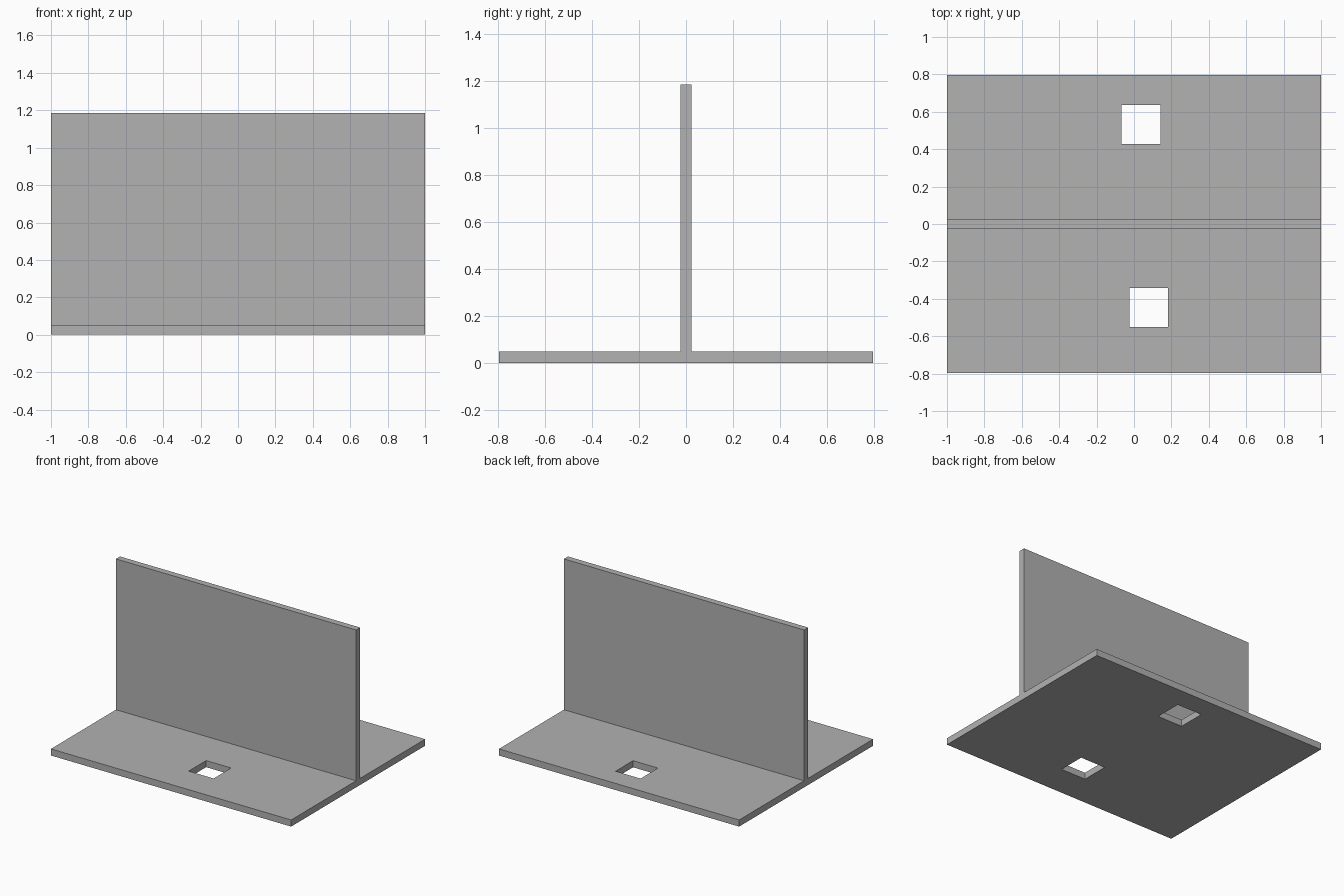
import bpy
import bmesh
from mathutils import Matrix, Vector

cube = bpy.data.objects.get("Cube")
if cube:
    bpy.data.objects.remove(cube, do_unlink=True)

LENGTH = 2.0
HALF_DEPTH = 0.796
HEIGHT = 1.185
THICK = 0.05
HALF_WEB = 0.024
HOLE = 0.208
HOLE_CENTRES = [(0.038, 0.531), (0.079, -0.447)]

grey = bpy.data.materials.new("plain_grey")
grey.use_nodes = True
colour = (0.445, 0.445, 0.445, 1.0)
grey.diffuse_color = colour
grey.node_tree.nodes["Principled BSDF"].inputs["Base Color"].default_value = colour


def add_object(name, bm):
    bmesh.ops.recalc_face_normals(bm, faces=bm.faces)
    mesh = bpy.data.meshes.new(name)
    bm.to_mesh(mesh)
    bm.free()
    mesh.materials.append(grey)
    obj = bpy.data.objects.new(name, mesh)
    bpy.context.collection.objects.link(obj)
    return obj


# T-shaped section, mirrored about the centre and extruded along x
half = [(HALF_DEPTH, 0), (HALF_DEPTH, THICK), (HALF_WEB, THICK), (HALF_WEB, HEIGHT)]
section = half + [(-y, z) for y, z in reversed(half)]
bm = bmesh.new()
end = bm.faces.new([bm.verts.new((-LENGTH / 2, y, z)) for y, z in section])
extruded = bmesh.ops.extrude_face_region(bm, geom=[end], use_keep_orig=True)
bmesh.ops.translate(
    bm,
    vec=(LENGTH, 0, 0),
    verts=[v for v in extruded["geom"] if isinstance(v, bmesh.types.BMVert)],
)
bracket = add_object("tee_bracket", bm)

# Square holes through the base flange
bm = bmesh.new()
for x, y in HOLE_CENTRES:
    place = Matrix.Translation((x, y, THICK / 2))
    bmesh.ops.create_cube(bm, size=1, matrix=place @ Matrix.Diagonal(Vector((HOLE, HOLE, 4 * THICK, 1))))
cutter = add_object("hole_cutter", bm)
cutter.hide_render = True

cut = bracket.modifiers.new("square_holes", "BOOLEAN")
cut.operation = "DIFFERENCE"
cut.solver = "EXACT"
cut.object = cutter
bpy.context.view_layer.objects.active = bracket
bpy.ops.object.modifier_apply(modifier=cut.name)
bpy.data.objects.remove(cutter, do_unlink=True)
